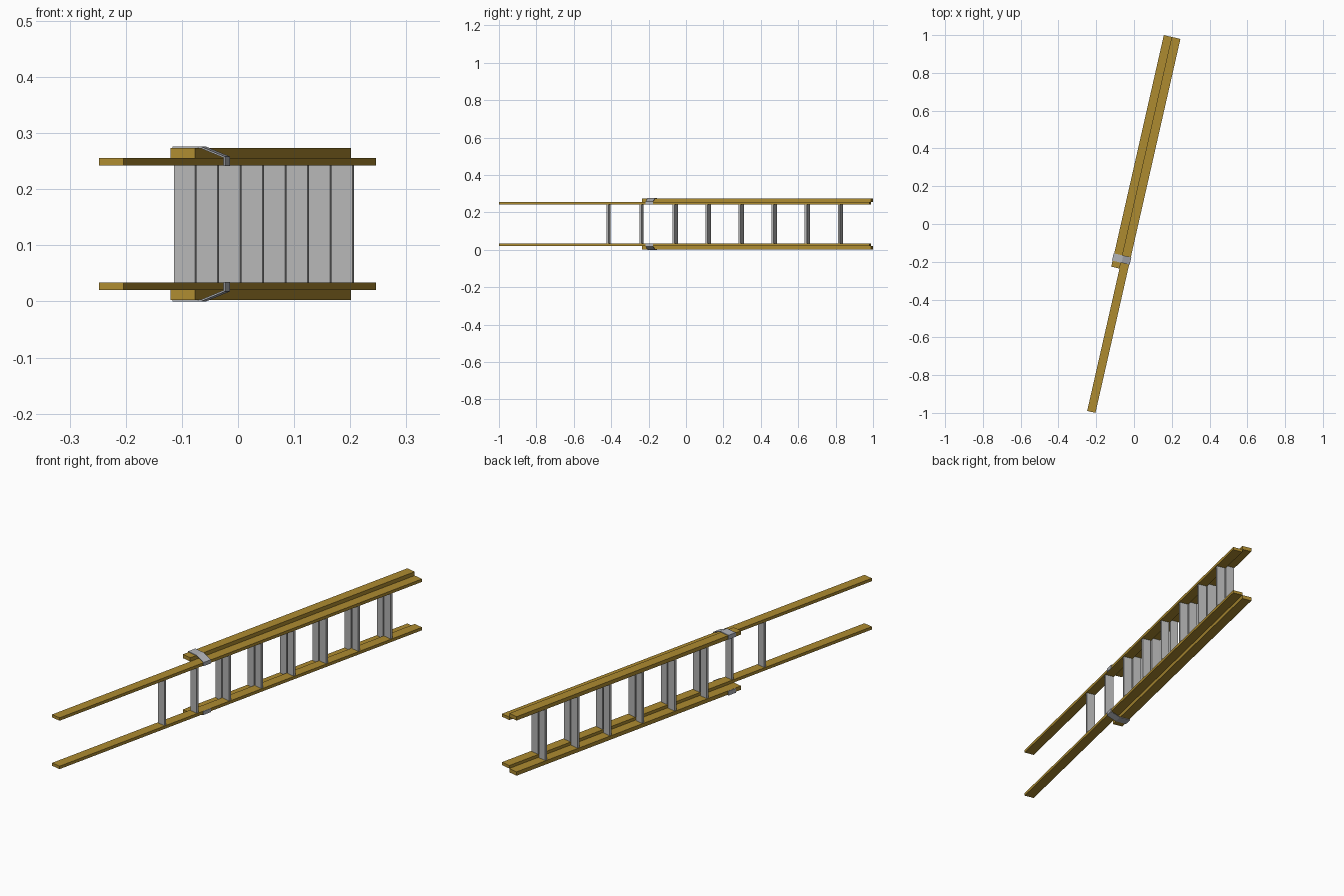
import bpy, bmesh, math
from mathutils import Matrix

if "Cube" in bpy.data.objects:
    bpy.data.objects.remove(bpy.data.objects["Cube"], do_unlink=True)


def material(name, colour):
    mat = bpy.data.materials.new(name)
    mat.use_nodes = True
    mat.diffuse_color = (*colour, 1)
    mat.node_tree.nodes["Principled BSDF"].inputs["Base Color"].default_value = (*colour, 1)
    return mat


wood = material("golden wood", (0.42, 0.26, 0.03))
metal = material("grey metal", (0.47, 0.47, 0.47))
steel = material("strap steel", (0.45, 0.46, 0.49))

TURN = Matrix.Rotation(math.radians(-12.8), 4, 'Z')   # ladder lies at a slant
MID = 0.138                                           # height of the mirror plane


def add_object(name, bm, mat):
    mesh = bpy.data.meshes.new(name)
    bmesh.ops.recalc_face_normals(bm, faces=bm.faces)
    bm.to_mesh(mesh)
    bm.free()
    mesh.materials.append(mat)
    obj = bpy.data.objects.new(name, mesh)
    obj.matrix_world = TURN
    bpy.context.collection.objects.link(obj)
    return obj


def box(name, xs, ys, zs, mat):
    bm = bmesh.new()
    bmesh.ops.create_cube(bm, size=1)
    for v in bm.verts:
        for axis, (low, high) in enumerate((xs, ys, zs)):
            v.co[axis] = high if v.co[axis] > 0 else low
    return add_object(name, bm, mat)


def strap(name, side):
    # Bent ribbon clasping the outer rail and the inner rail
    path = [(-0.069, 0.118), (-0.069, 0.1365), (-0.019, 0.1365),
            (0.024, 0.119), (0.024, 0.103)]
    bm = bmesh.new()
    rows = [[bm.verts.new((x, y, MID + side * z)) for y in (-0.215, -0.175)] for x, z in path]
    for a, b in zip(rows, rows[1:]):
        bm.faces.new((a[0], a[1], b[1], b[0]))
    obj = add_object(name, bm, steel)
    mod = obj.modifiers.new("thickness", 'SOLIDIFY')
    mod.thickness, mod.offset, mod.use_even_offset = 0.003, 0, True


# Rails and straps, mirrored above and below the middle
for side, label in ((1, "upper"), (-1, "lower")):
    def span(near, far):
        return sorted((MID + side * near, MID + side * far))
    box(label + "_inner_rail", (-0.0225, 0.0225), (-1.02, 1.01), span(0.104, 0.1175), wood)
    box(label + "_outer_rail", (-0.0675, -0.0225), (-0.247, 1.01), span(0.1175, 0.135), wood)
    strap(label + "_strap", side)

# Flat rungs: eight in the inner section, six in the outer one
for i in range(8):
    y = -0.425 + 0.181 * i
    ys = (y - 0.0055, y + 0.0055)
    box(f"inner_rung_{i + 1}", (-0.0195, 0.0195), ys, (MID - 0.104, MID + 0.104), metal)
    if i > 1:
        box(f"outer_rung_{i - 1}", (-0.0645, -0.0255), ys, (MID - 0.1175, MID + 0.1175), metal)
